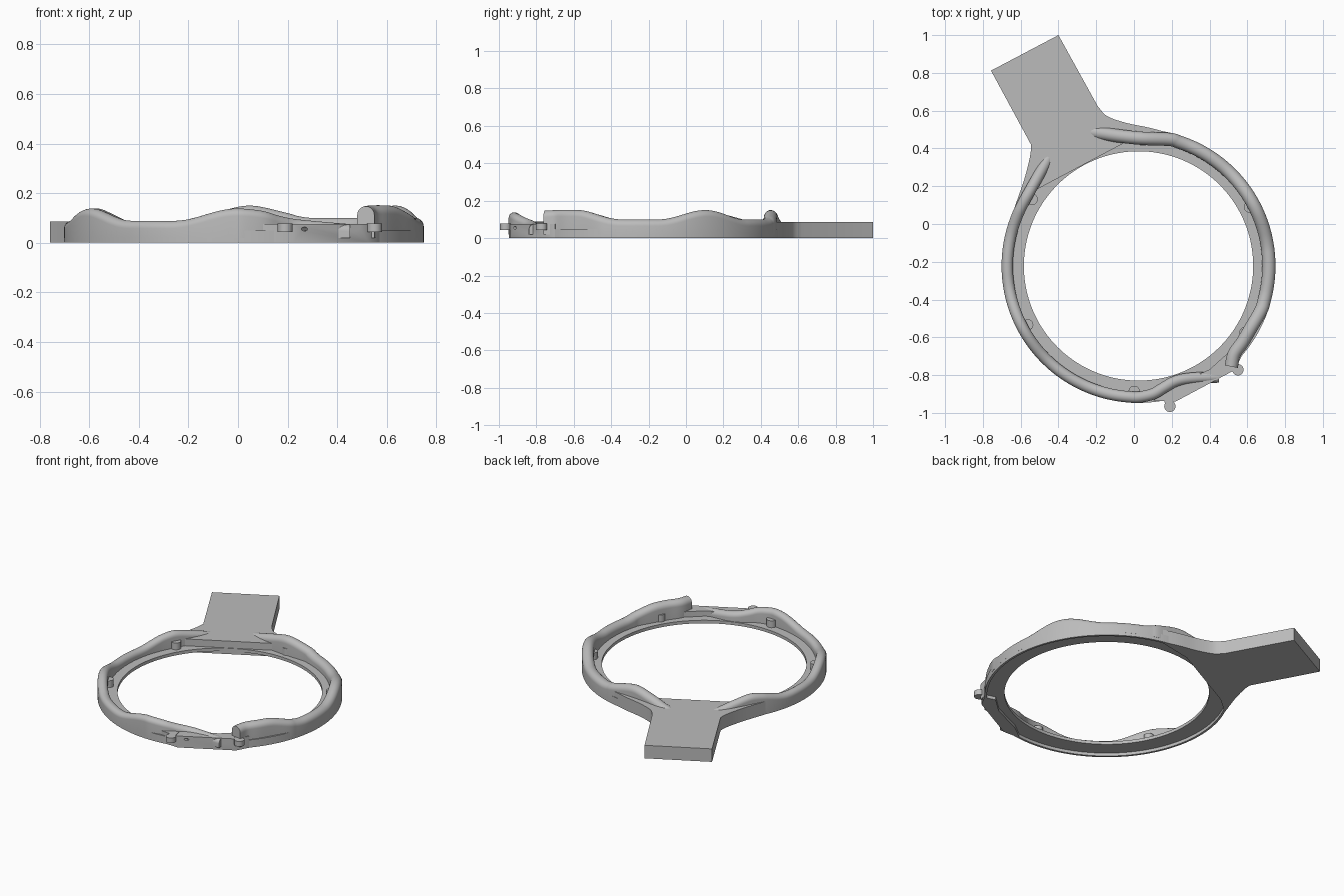
import bpy, bmesh
from math import sin, cos, pi, radians, degrees, atan2
from mathutils import Vector

if "Cube" in bpy.data.objects:
    bpy.data.objects.remove(bpy.data.objects["Cube"])

grey = bpy.data.materials.new("plain grey")
grey.use_nodes = True
grey.diffuse_color = (0.5, 0.5, 0.5, 1)
grey.node_tree.nodes["Principled BSDF"].inputs["Base Color"].default_value = (0.5, 0.5, 0.5, 1)

CENTER = Vector((0.024, -0.222))
HOLE, RECESS, OUTER = 0.607, 0.711, 0.725
FLOOR, LEDGE, TOP = 0.02, 0.04, 0.085
BOSS_ANGLES = [-92 + 60 * k for k in range(6)]


def polar(angle, radius):
    a = radians(angle)
    return CENTER + Vector((cos(a), sin(a))) * radius


def finish(name, bm):
    bmesh.ops.recalc_face_normals(bm, faces=bm.faces[:])
    mesh = bpy.data.meshes.new(name)
    bm.to_mesh(mesh)
    bm.free()
    mesh.materials.append(grey)
    obj = bpy.data.objects.new(name, mesh)
    bpy.context.collection.objects.link(obj)
    return obj


def prism(name, outline, z0, z1):
    bm = bmesh.new()
    low = [bm.verts.new((p[0], p[1], z0)) for p in outline]
    high = [bm.verts.new((p[0], p[1], z1)) for p in outline]
    bm.faces.new(low)
    bm.faces.new(high)
    for i in range(len(low)):
        j = (i + 1) % len(low)
        bm.faces.new((low[i], low[j], high[j], high[i]))
    return finish(name, bm)


def rod(name, start, end, radius, sides=32):
    start, end = Vector(start), Vector(end)
    bm = bmesh.new()
    bmesh.ops.create_cone(bm, cap_ends=True, segments=sides, radius1=radius,
                          radius2=radius, depth=(end - start).length)
    turn = (end - start).to_track_quat('Z', 'Y').to_matrix().to_4x4()
    turn.translation = (start + end) / 2
    bm.transform(turn)
    return finish(name, bm)


def upright(name, p, radius, z0, z1, sides=32):
    return rod(name, (p[0], p[1], z0), (p[0], p[1], z1), radius, sides)


def cut(obj, cutter):
    cutter.hide_render = True
    mod = obj.modifiers.new("cut", 'BOOLEAN')
    mod.object = cutter
    mod.operation = 'DIFFERENCE'
    mod.solver = 'EXACT'
    bpy.context.view_layer.objects.active = obj
    bpy.ops.object.modifier_apply(modifier=mod.name)
    bpy.data.objects.remove(cutter)


def annulus(name, r0, r1, z0, z1, steps=144):
    bm = bmesh.new()
    loops = []
    for i in range(steps):
        a = 360 * i / steps
        loops.append([bm.verts.new((*polar(a, r), z))
                      for r, z in ((r0, z0), (r1, z0), (r1, z1), (r0, z1))])
    for i in range(steps):
        here, after = loops[i], loops[(i + 1) % steps]
        for k in range(4):
            m = (k + 1) % 4
            bm.faces.new((here[k], here[m], after[m], after[k]))
    return finish(name, bm)


def spline(points, steps=5):
    """Smooth curve through the points."""
    pts = [2 * points[0] - points[1]] + points + [2 * points[-1] - points[-2]]
    out = []
    for a, b, c, d in zip(pts, pts[1:], pts[2:], pts[3:]):
        for s in range(steps):
            t = s / steps
            out.append((2 * b + (c - a) * t + (2 * a - 5 * b + 4 * c - d) * t * t
                        + (3 * b - a - 3 * c + d) * t ** 3) / 2)
    return out + [points[-1]]


def wall(name, path, width):
    """Upright wall with a rounded top, swept along a path of crest centres."""
    bm = bmesh.new()
    rings = []
    for i, p in enumerate(path):
        way = path[min(i + 1, len(path) - 1)] - path[max(i - 1, 0)]
        side = Vector((way.y, -way.x, 0)).normalized()
        section = [(width, FLOOR)]
        section += [(width * cos(pi * k / 14), p.z + width * sin(pi * k / 14)) for k in range(15)]
        section.append((-width, FLOOR))
        rings.append([bm.verts.new((p.x + side.x * u, p.y + side.y * u, z)) for u, z in section])
    for here, after in zip(rings, rings[1:]):
        for k in range(len(here)):
            m = (k + 1) % len(here)
            bm.faces.new((here[k], here[m], after[m], after[k]))
    bm.faces.new(rings[0])
    bm.faces.new(rings[-1])
    return finish(name, bm)


def crest(angle, base, rise):
    """Height along the rim, rising over every boss."""
    gap = min(abs((angle - b + 180) % 360 - 180) for b in BOSS_ANGLES)
    return base + (rise * cos(gap / 22 * pi / 2) ** 2 if gap < 22 else 0)


def rim_points(first, last, step, radius, base, rise):
    return [Vector((*polar(a, radius), crest(a, base, rise)))
            for a in range(first, last + 1, step)]


# Ring floor, lower rim and bosses with screw holes
floor = annulus("ring_floor", HOLE, 0.716, FLOOR, LEDGE)
annulus("lower_rim", RECESS, OUTER, 0, 0.05)
for i, a in enumerate(BOSS_ANGLES):
    spot = polar(a, 0.665)
    boss = upright(f"boss_{i + 1}", spot, 0.03, FLOOR + 0.005, TOP)
    for part in (floor, boss):
        cut(part, upright("screw_cutter", spot, 0.015, -0.05, 0.07, 20))

# Raised wavy walls
right_path = [Vector(p) for p in ((0.515, -0.755, 0.112), (0.53, -0.69, 0.115),
                                  (0.575, -0.625, 0.116), (0.622, -0.545, 0.112))]
right_path += rim_points(-20, 76, 4, 0.69, 0.065, 0.05)
right_path += [Vector(p) for p in ((0.05, 0.453, 0.115), (-0.07, 0.465, 0.092),
                                   (-0.16, 0.478, 0.068), (-0.25, 0.49, 0.045))]
left_path = [Vector(p) for p in ((-0.43, 0.39, 0.045), (-0.475, 0.31, 0.068),
                                 (-0.52, 0.23, 0.09), (-0.565, 0.15, 0.108))]
left_path += rim_points(154, 270, 4, 0.695, 0.058, 0.05)
left_path += [Vector(p) for p in ((0.1, -0.9, 0.098), (0.16, -0.865, 0.08), (0.22, -0.833, 0.067),
                                  (0.3, -0.817, 0.058), (0.45, -0.81, 0.045))]
right_wall = wall("right_cable_wall", spline(right_path), 0.035)
left_wall = wall("left_cable_wall", spline(left_path), 0.03)
cut(right_wall, rod("bore", (0.505, -0.8, 0.112), (0.527, -0.7, 0.114), 0.025))

# Mounting plate blending into the ring
left_blend = spline([Vector(p) for p in ((-0.545, 0.42), (-0.55, 0.36), (-0.58, 0.24), (-0.635, 0.08))])
right_blend = spline([Vector(p) for p in ((0.2, 0.478), (0.08, 0.51), (-0.04, 0.535),
                                          (-0.14, 0.57), (-0.19, 0.62))])
outline = [(-0.4, 1.0), (-0.757, 0.812)] + left_blend + [(-0.52, 0.18), (-0.05, 0.43)] + right_blend
plate = prism("mounting_plate", outline, 0, TOP)
cut(plate, upright("recess_cutter", CENTER, RECESS, -0.1, FLOOR, 144))
for p in ((-0.63, 0.737), (-0.403, 0.856), (-0.253, 0.573), (-0.48, 0.455)):
    cut(plate, upright("bolt_cutter", p, 0.021, 0.04, 0.2))
for x, y, r in ((-0.39, 0.6, 0.026), (-0.435, 0.578, 0.019), (-0.382, 0.54, 0.027), (-0.37, 0.38, 0.029)):
    cut(plate, rod("wire_cutter", (x + 0.02, y - 0.03, 0.035), (x - 0.01, y + 0.015, 0.13), r))

# Flat front block with cable exits
block = prism("front_block", [(0.1, -0.935), (0.22, -0.94), (0.53, -0.775), (0.57, -0.7),
                              (0.5, -0.68), (0.4, -0.77), (0.2, -0.86)], 0, 0.075)
cut(block, upright("recess_cutter", CENTER, RECESS, -0.1, FLOOR, 144))
for part in (block, left_wall):
    cut(part, rod("bore", (0.36, -0.812, 0.066), (0.55, -0.815, 0.066), 0.02))
cut(block, rod("pin_cutter", (0.25, -0.95, 0.055), (0.29, -0.87, 0.055), 0.008, 16))

# Ears with screw holes
for name, p in (("ear_front", (0.19, -0.965)), ("ear_left", (0.55, -0.772))):
    spot = Vector(p)
    ear = upright(name, spot, 0.03, 0.043, 0.077)
    cut(ear, upright("screw_cutter", spot, 0.013, 0, 0.2, 24))
    inward = (CENTER - spot).normalized()
    across = Vector((-inward.y, inward.x)) * 0.022
    near, far = spot + inward * 0.018, spot + inward * 0.07
    prism(name + "_arm", [near - across, far - across, far + across, near + across], 0.043, 0.0765)

# Smooth shading with crisp edges
bpy.ops.object.select_all(action='DESELECT')
for obj in bpy.context.collection.objects:
    if obj.type == 'MESH':
        obj.select_set(True)
        bpy.context.view_layer.objects.active = obj
bpy.ops.object.shade_smooth_by_angle(angle=radians(35))
